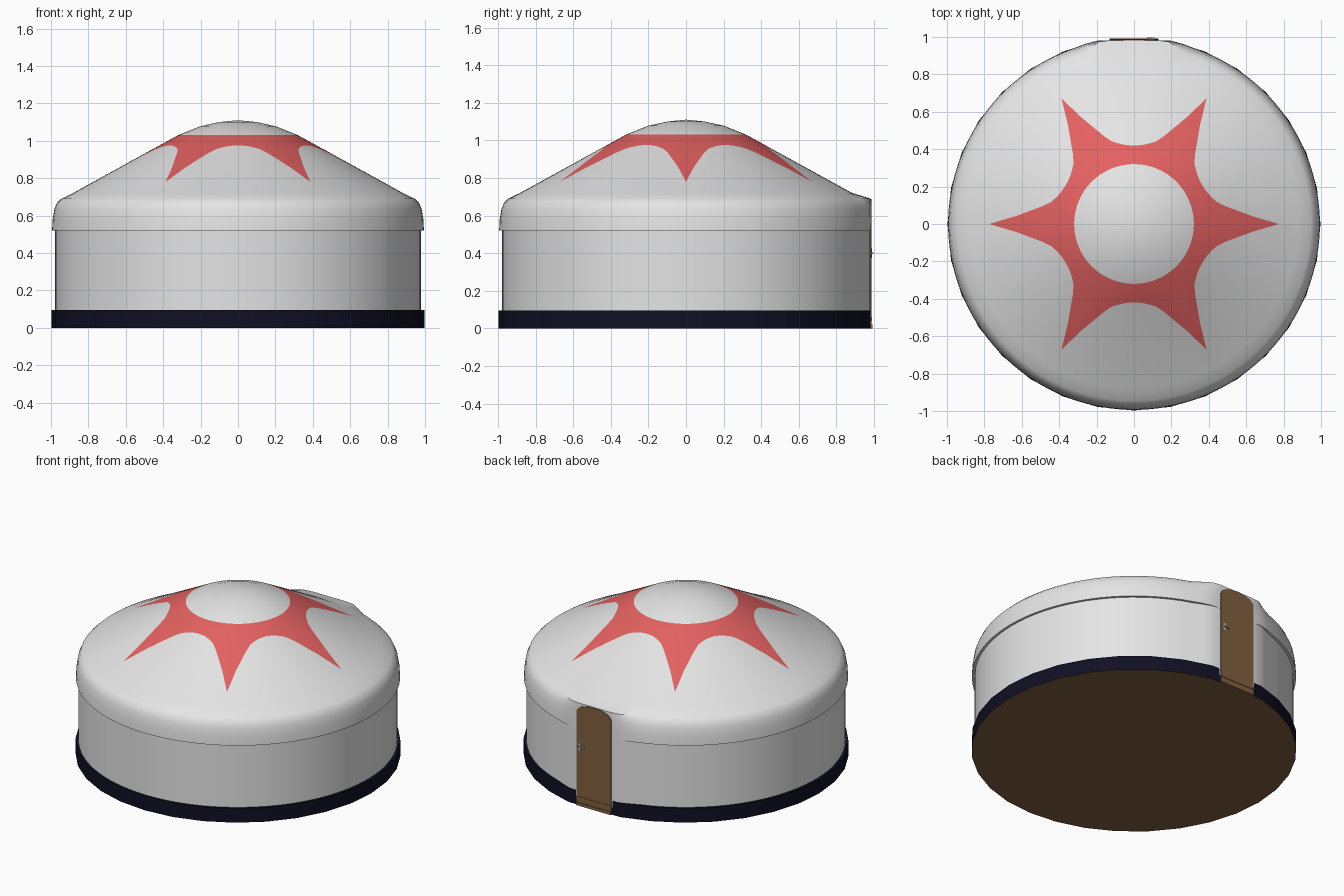
import bpy, bmesh, math

if "Cube" in bpy.data.objects:
    bpy.data.objects.remove(bpy.data.objects["Cube"])

def mat(name, c):
    m = bpy.data.materials.new(name)
    m.diffuse_color = (*c, 1)
    m.use_nodes = True
    m.node_tree.nodes["Principled BSDF"].inputs["Base Color"].default_value = m.diffuse_color
    return m

WHITE = mat("white_canvas", (0.78, 0.78, 0.78))
RED = mat("red_star", (0.78, 0.12, 0.12))
NAVY = mat("navy_band", (0.005, 0.005, 0.018))
BROWN = mat("brown_wood", (0.22, 0.12, 0.05))
GREY = mat("grey_metal", (0.5, 0.5, 0.5))

DOOR_Y = 0.982

def finish(name, bm, mats, smooth=True):
    bmesh.ops.recalc_face_normals(bm, faces=bm.faces)
    me = bpy.data.meshes.new(name)
    bm.to_mesh(me)
    bm.free()
    for m in mats:
        me.materials.append(m)
    ob = bpy.data.objects.new(name, me)
    bpy.context.collection.objects.link(ob)
    if smooth:
        bpy.ops.object.select_all(action='DESELECT')
        ob.select_set(True)
        bpy.context.view_layer.objects.active = ob
        bpy.ops.object.shade_smooth_by_angle(angle=math.radians(35))
    return ob

def flatten_at_door(x, y, z):
    """Pull the canvas to the flat door plane around the back doorway."""
    if y > 0.85 and z < 0.71 and abs(x) < 0.3:
        t = min(1, max(0, (0.3 - abs(x)) / 0.15))
        t = t * t * (3 - 2 * t)
        y += (DOOR_Y - y) * t
    return x, y, z

def lathe(bm, rings, n, colour=None):
    """rings: functions of the segment index giving (radius, height)."""
    rows = []
    for f in rings:
        row = []
        for i in range(n):
            a = 2 * math.pi * i / n
            r, z = f(i)
            row.append(bm.verts.new(flatten_at_door(r * math.cos(a), r * math.sin(a), z)))
        rows.append(row)
    for k in range(len(rows) - 1):
        for i in range(n):
            j = (i + 1) % n
            fc = bm.faces.new((rows[k][i], rows[k][j], rows[k + 1][j], rows[k + 1][i]))
            if colour:
                fc.material_index = colour(k)
    return rows

def const(r, z):
    return lambda i: (r, z)

# roof: rounded eave, cone with inlaid six-pointed star, crown
N = 96
STAR = [0.775, 0.635, 0.555, 0.495, 0.457, 0.44, 0.428, 0.422, 0.42]

def cone_z(r):
    return 1.03 - 0.55 * (r - 0.32)

def star_edge(i):
    d = i % 16
    r = STAR[min(d, 16 - d)]
    return r, cone_z(r)

rings = [const(*p) for p in ((0.972, 0.52), (0.994, 0.52), (0.991, 0.58), (0.982, 0.635),
                             (0.968, 0.668), (0.945, 0.69), (0.88, cone_z(0.88)))]
rings += [star_edge, const(0.32, 1.03), const(0.2, 1.078), const(0.1, 1.1)]
bm = bmesh.new()
rows = lathe(bm, rings, N, lambda k: 1 if k == 7 else 0)
top = bm.verts.new((0, 0, 1.11))
for i in range(N):
    bm.faces.new((rows[-1][i], rows[-1][(i + 1) % N], top))
finish("roof", bm, [WHITE, RED])

# wall
bm = bmesh.new()
lathe(bm, [const(0.978, 0.05), const(0.978, 0.54)], N)
finish("wall", bm, [WHITE])

# base band and floor, flattened behind the door
bm = bmesh.new()
rows = lathe(bm, [const(0.975, 0.095), const(0.997, 0.095), const(0.997, 0.0)], 32)
floor = bm.faces.new(rows[-1])
floor.material_index = 1
finish("base_band", bm, [NAVY, BROWN])

def plate(name, outline, y0, y1, material):
    bm = bmesh.new()
    a = [bm.verts.new((x, y0, z)) for x, z in outline]
    b = [bm.verts.new((x, y1, z)) for x, z in outline]
    bm.faces.new(a)
    bm.faces.new(b)
    for i in range(len(a)):
        j = (i + 1) % len(a)
        bm.faces.new((a[i], a[j], b[j], b[i]))
    return finish(name, bm, [material], False)

def rect(x0, x1, z0, z1):
    return [(x0, z0), (x1, z0), (x1, z1), (x0, z1)]

# arched door with sill strips
W = 0.13
arch = [(W * math.cos(math.pi * k / 12), 0.63 + 0.058 * math.sin(math.pi * k / 12))
        for k in range(13)]
plate("door", [(-W, 0.0), (W, 0.0)] + arch, 0.94, 0.987, BROWN)
for k, z in enumerate((0.0, 0.04)):
    plate(f"door_sill_{k + 1}", rect(-W, W, z, z + 0.02), 0.97, 0.992 - 0.002 * k, BROWN)

# handle
plate("handle_plate", rect(0.095, 0.113, 0.375, 0.425), 0.98, 0.99, GREY)
plate("handle_lever", rect(0.07, 0.11, 0.396, 0.404), 0.988, 0.998, GREY)
